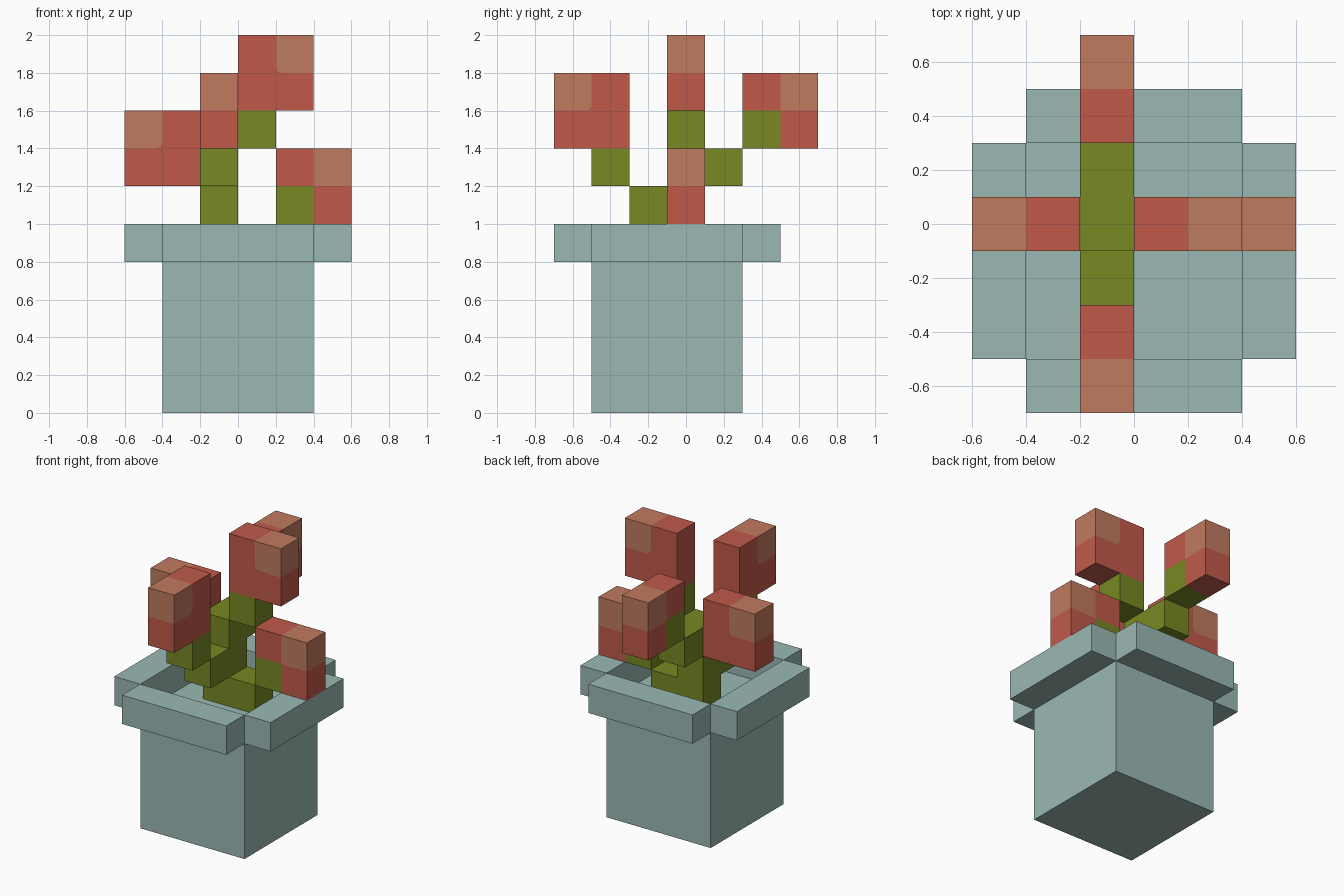
import bpy
import bmesh
import math
from mathutils import Matrix, Vector

cube = bpy.data.objects.get("Cube")
if cube:
    bpy.data.objects.remove(cube, do_unlink=True)


def linear(c):
    c /= 255
    return c / 12.92 if c <= 0.04045 else ((c + 0.055) / 1.055) ** 2.4


def material(name, rgb):
    mat = bpy.data.materials.new(name)
    colour = (*[linear(c) for c in rgb], 1)
    mat.diffuse_color = colour
    mat.use_nodes = True
    bsdf = mat.node_tree.nodes["Principled BSDF"]
    bsdf.inputs["Base Color"].default_value = colour
    bsdf.inputs["Roughness"].default_value = 0.9
    return mat


TEAL = material("pale teal", (155, 185, 180))
RED = material("brick red", (192, 90, 74))
ORANGE = material("clay orange", (192, 122, 95))
GREEN = material("olive green", (120, 136, 34))


def finish(bm, name, mats):
    bmesh.ops.recalc_face_normals(bm, faces=bm.faces)
    mesh = bpy.data.meshes.new(name)
    bm.to_mesh(mesh)
    bm.free()
    for mat in mats:
        mesh.materials.append(mat)
    obj = bpy.data.objects.new(name, mesh)
    bpy.context.collection.objects.link(obj)
    return obj


def box(name, lo, hi, mat):
    lo, hi = Vector(lo), Vector(hi)
    bm = bmesh.new()
    bmesh.ops.create_cube(bm, size=1, matrix=Matrix.Translation((lo + hi) / 2)
                          @ Matrix.Diagonal((*(hi - lo), 1)))
    return finish(bm, name, [mat])


def bud(name, start, angle, green_base):
    """Slab bud pointing outward, with an orange tip at its upper outer corner."""
    pts = [(0, 0), (.2, 0), (.4, 0), (.4, .2), (.4, .4), (.2, .4), (0, .4), (0, .2)]
    rim = len(pts)
    if green_base:
        pts += [(.2, .2)]
        caps = [((3, 4, 5, 8), 1), ((1, 2, 3, 8), 0), ((7, 8, 5, 6), 0), ((0, 1, 8, 7), 2)]
    else:
        # tip patch with a softly rounded inner corner
        pts += [(.23, .2), (.209, .209), (.2, .23)]
        caps = [((3, 4, 5, 10, 9, 8), 1), ((0, 1, 2, 3, 8, 9, 10, 5, 6, 7), 0)]
    place = Matrix.Translation(start) @ Matrix.Rotation(math.radians(angle), 4, 'Z')
    bm = bmesh.new()
    sides = [[bm.verts.new(place @ Vector((r, w, z))) for r, z in pts] for w in (-.1, .1)]
    for verts in sides:
        for loop, index in caps:
            bm.faces.new([verts[i] for i in loop]).material_index = index
    for i in range(rim):
        j = (i + 1) % rim
        face = bm.faces.new((sides[0][i], sides[0][j], sides[1][j], sides[1][i]))
        if i in (3, 4):
            face.material_index = 1
        elif green_base and i in (0, 7):
            face.material_index = 2
    return finish(bm, name, [RED, ORANGE, GREEN])


# Pot body, its top is the sunken floor inside the rim
box("pot_body", (-.4, -.5, 0), (.4, .3, .8), TEAL)

# Four rim bars with notched corners
box("rim_front", (-.4, -.7, .8), (.4, -.5, 1), TEAL)
box("rim_back", (-.4, .3, .8), (.4, .5, 1), TEAL)
for side, x in (("right", -.6), ("left", .4)):
    box("rim_" + side, (x, -.5, .8), (x + .2, .3, 1), TEAL)

# Stepped stems
box("stem_base", (-.2, -.1, .8), (.2, .1, 1), GREEN)
box("stem_trunk", (-.2, -.1, 1), (0, .1, 1.4), GREEN)
box("stem_front_lower", (-.2, -.3, 1), (0, -.1, 1.2), GREEN)
box("stem_front_upper", (-.2, -.5, 1.2), (0, -.3, 1.4), GREEN)
box("stem_back", (-.2, .1, 1.2), (0, .3, 1.4), GREEN)
box("stem_top", (0, -.1, 1.4), (.2, .1, 1.6), GREEN)

# Buds, each starting at its inner lower edge
bud("bud_top", (0, 0, 1.6), 0, False)
bud("bud_left", (.2, 0, 1), 0, True)
bud("bud_right", (-.2, 0, 1.2), 180, False)
bud("bud_front", (-.1, -.3, 1.4), -90, False)
bud("bud_back", (-.1, .3, 1.4), 90, True)
